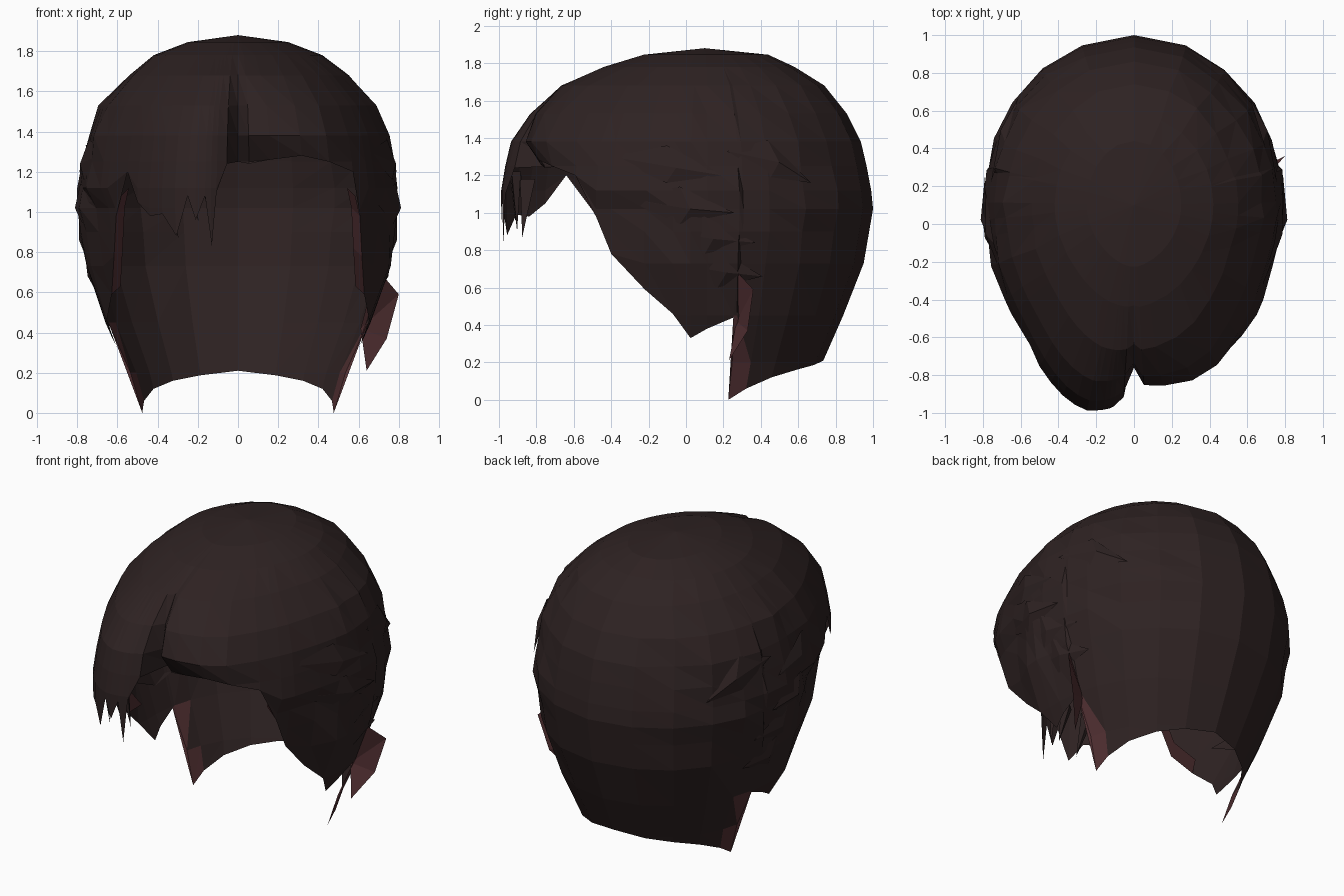
import bpy, math, random
from mathutils import Vector

if "Cube" in bpy.data.objects:
    bpy.data.objects.remove(bpy.data.objects["Cube"])

random.seed(4)


def material(name, col):
    m = bpy.data.materials.new(name)
    m.diffuse_color = (*col, 1)
    m.use_nodes = True
    m.node_tree.nodes["Principled BSDF"].inputs["Base Color"].default_value = m.diffuse_color
    return m


DARK = material("dark brown hair", (0.027, 0.016, 0.016))
RED = material("reddish hair lining", (0.085, 0.030, 0.033))


def lerp_table(t, v, col=1):
    """Linear lookup in rows sorted by rising first column."""
    if v <= t[0][0]:
        return t[0][col]
    for a, b in zip(t, t[1:]):
        if v <= b[0]:
            return a[col] + (b[col] - a[col]) * (v - a[0]) / (b[0] - a[0])
    return t[-1][col]


# Head envelope: height, front reach, back reach, half width (about y = 0.1)
LEVELS = [(0, 1.08, .54, .49), (.2, 1.08, .63, .55), (.45, 1.09, .74, .66),
          (.73, 1.1, .85, .76), (1.02, 1.1, .90, .80), (1.12, 1.1, .89, .80),
          (1.36, 1.06, .845, .765), (1.53, .95, .76, .69), (1.68, .79, .64, .55),
          (1.78, .55, .48, .42), (1.845, .33, .34, .25), (1.88, .01, .01, .01)]
# Fullness of the fringe by angle from the front
FULL_R = [(0, .86), (6, .95), (15, .98), (30, 1.06), (42, 1.11), (52, 1.07),
          (63, 1)]
FULL_L = [(0, .86), (8, .95), (16, 1.02), (25, 1.09), (33, 1.12), (43, 1.11),
          (50, 1.06), (62, 1)]


def surf(side, deg, z, puff=1.0):
    a = math.radians(deg)
    c, s = math.cos(a), abs(math.sin(a))
    fr, bk, w = (lerp_table(LEVELS, z, i) for i in (1, 2, 3))
    if deg > 90:
        return Vector((side * w * s * puff, .1 - bk * c * puff, z))
    full = lerp_table(FULL_R if side > 0 else FULL_L, deg) - 1
    y = fr * c * (1 + full * min(1, max(0, (1.88 - z) / .4)))
    if side > 0:                                   # right fringe curls under
        y -= .17 * min(1, max(0, (1.42 - z) / .17)) * max(0, (c - .55) / .45)
    x = w * s ** 1.35
    if z < 1.1 and 52 < deg < 80:                  # temples tuck inwards
        x *= 0.94
    return Vector((side * x * puff, .1 - y * puff, z))


# Hem height by angle
HEM_R = [(0, 1.25), (8, 1.24), (18, 1.26), (31, 1.28), (42, 1.25), (52, 1.2)]
HEM_L = [(0, 1.25), (8, 1.24), (13, 1.10), (15.5, .83), (18, 1.08), (22, .96),
         (25, 1.08), (30, .88), (35, .99), (40, .98), (45, 1.05), (50, 1.2)]
HEM_SIDE = [(59, .98), (63, .78), (73, .59), (81, .46), (86, .33), (91, .38),
            (102, .44), (103.5, 0), (113, .06), (127, .12), (143, .16),
            (160, .187)]


def mesh(name, verts, faces, mats, pick=None):
    me = bpy.data.meshes.new(name)
    me.from_pydata([tuple(v) for v in verts], [], faces)
    for m in mats:
        me.materials.append(m)
    me.validate()
    if pick:
        for p in me.polygons:
            p.material_index = pick(p)
    ob = bpy.data.objects.new(name, me)
    bpy.context.collection.objects.link(ob)
    return ob


# Hair cap: columns run from the crown to the hem
cols = [(1, d, h) for d, h in HEM_R + HEM_SIDE] + [(1, 180, .21)]
cols += [(-1, d, h) for d, h in reversed(HEM_L[1:] + HEM_SIDE)]
rows = [1.845, 1.78, 1.68, 1.53, 1.38, 1.25, 1.12, 1.02, .9, .73, .45, .2, 0]
verts, faces, index = [Vector((0, .1, 1.88))], [], {}
for i, (s, d, h) in enumerate(cols):
    for j, z in enumerate(rows):
        if j and max(z, h) == max(rows[j - 1], h):
            index[i, j] = index[i, j - 1]          # column has ended
        else:
            index[i, j] = len(verts)
            # layered, slightly rough hair over the sides
            rough = 64 < d < 145 and .5 < z < 1.72 and z > h
            verts.append(surf(s, d, max(z, h),
                              1 + (random.uniform(-.025, .008) if rough else 0)))
n = len(cols)
for i in range(n):
    k = (i + 1) % n
    faces.append((0, index[i, 0], index[k, 0]))
    for j in range(len(rows) - 1):
        q = [index[i, j], index[i, j + 1], index[k, j + 1], index[k, j]]
        q = list(dict.fromkeys(q))
        if len(q) == 4:                            # flat triangles
            faces += [(q[0], q[1], q[2]), (q[0], q[2], q[3])]
        elif len(q) == 3:
            faces.append(tuple(q))


def lining(p):                                     # front strip of nape points
    c = p.center
    return int(c.z < .42 and .15 < c.y < .31 and abs(c.x) > .45
               and abs(p.normal.z) < .6)


mesh("hair_cap", verts, faces, [DARK, RED], lining)

# Temple lining: narrow strip turned in along the hem at each side
for s, side in ((1, "right"), (-1, "left")):
    v = []
    for d, h in [(56, 1.08)] + HEM_SIDE[:3]:
        p = surf(s, d, h)
        v += [p, Vector((p.x * .93, p.y + .08, p.z + .04))]
    mesh(side + "_temple_lining", v,
         [(i, i + 1, i + 3, i + 2) for i in range(0, len(v) - 2, 2)], [RED])

# Side locks: raised wedges lying on the cap, pointing backwards
LOCKS = [(62, 1.3, 96, 1.2), (98, 1.33, 130, 1.16), (66, 1.08, 100, 1.0),
         (72, .92, 108, .84), (78, .74, 112, .66)]
for s, side in ((1, "right"), (-1, "left")):
    v, f = [], []
    for d0, z0, d1, z1 in LOCKS:
        b, m = len(v), (d0 + d1) / 2
        v += [surf(s, d0, z0, .995), surf(s, m, z0 + .06, .995),
              surf(s, m + 3, z0 - .06, 1.018), surf(s, m, z0 - .14, .99),
              surf(s, d1, z1, 1.005)]
        f += [(b, b + 2, b + 1), (b, b + 3, b + 2), (b + 1, b + 2, b + 4),
              (b + 3, b + 4, b + 2)]
        if s < 0:
            f[-4:] = [t[::-1] for t in f[-4:]]
    mesh(side + "_side_locks", v, f, [DARK])

# Fringe strands: thin curved spikes hanging below the left fringe
v, f = [], []
for d, top, tip, lean in ((19, 1.22, .9, -3), (27, 1.2, .95, -5),
                          (36, 1.18, .87, -5)):
    b = len(v)
    v += [surf(-1, d - 2.5, top, .97), surf(-1, d + 2.5, top, .97),
          surf(-1, d, top, .92), surf(-1, d + lean, tip, .93)]
    f += [(b, b + 1, b + 3), (b + 1, b + 2, b + 3), (b + 2, b, b + 3)]
mesh("fringe_strands", v, f, [DARK])

# Loose lock flicking outwards behind the right ear
mesh("flicked_lock", [(.69, .24, .72), (.80, .36, .59), (.74, .33, .37),
                      (.64, .23, .21), (.61, .27, .42)],
     [(0, 4, 1), (1, 4, 2), (2, 4, 3)], [RED])
